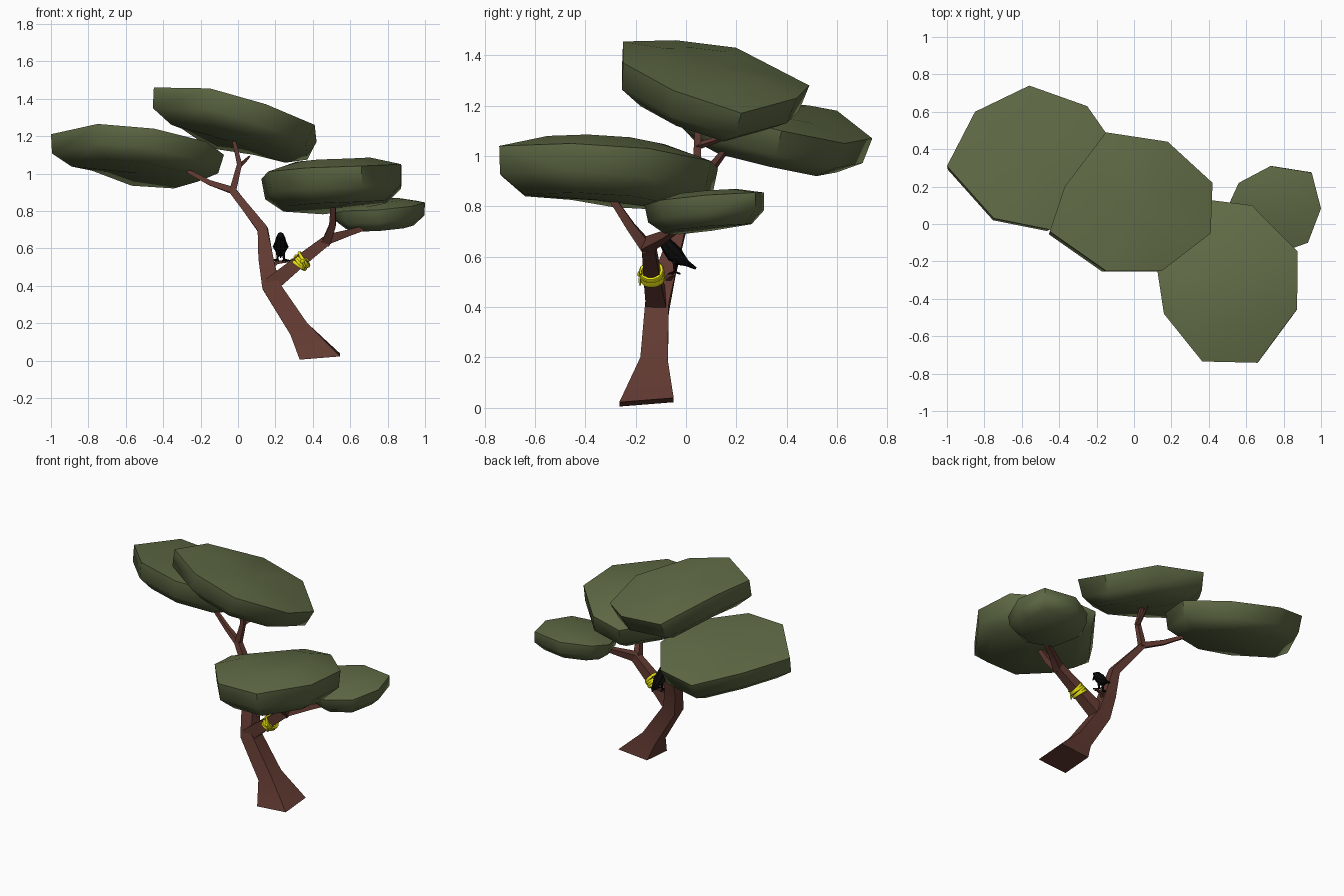
import bpy, bmesh, math
from mathutils import Vector, Matrix

if "Cube" in bpy.data.objects:
    bpy.data.objects.remove(bpy.data.objects["Cube"])


def mat(name, rgb):
    m = bpy.data.materials.new(name)
    m.diffuse_color = (*rgb, 1)
    m.use_nodes = True
    m.node_tree.nodes["Principled BSDF"].inputs["Base Color"].default_value = m.diffuse_color
    return m


GREEN = mat("leaf green", (0.115, 0.145, 0.06))
BARK = mat("bark brown", (0.12, 0.042, 0.031))
YELLOW = mat("rope yellow", (0.85, 0.80, 0.005))
BLACK = mat("feather black", (0.003, 0.003, 0.003))


def finish(name, bm, material, angle):
    bmesh.ops.recalc_face_normals(bm, faces=bm.faces)
    me = bpy.data.meshes.new(name)
    bm.to_mesh(me)
    bm.free()
    me.materials.append(material)
    me.shade_smooth()
    me.set_sharp_from_angle(angle=math.radians(angle))
    ob = bpy.data.objects.new(name, me)
    bpy.context.collection.objects.link(ob)
    return ob


def skin(bm, rings):
    """Join equal-sized vertex rings and cap both ends."""
    rings = [[bm.verts.new(p) for p in r] for r in rings]
    n = len(rings[0])
    for a, b in zip(rings, rings[1:]):
        for i in range(n):
            j = (i + 1) % n
            bm.faces.new((a[i], a[j], b[j], b[i]))
    for r in (rings[0], rings[-1]):
        c = bm.verts.new(sum((v.co for v in r), Vector()) / n)
        for i in range(n):
            bm.faces.new((r[i], r[(i + 1) % n], c))


def tube(bm, path, n=6, start=None, spin=0.0):
    """Tapered tube along (x, y, z, radius) points."""
    pts = [Vector(p[:3]) for p in path]
    rings = []
    for k, p in enumerate(pts):
        t = (pts[min(k + 1, len(pts) - 1)] - pts[max(k - 1, 0)]).normalized()
        if k == 0 and start:
            t = Vector(start).normalized()
        u = Vector((0, 1, 0)) - t * t.y
        if u.length < 0.2:
            u = Vector((1, 0, 0)) - t * t.x
        u.normalize()
        w = u.cross(t)
        rings.append([p + path[k][3] * (u * math.cos(a) + w * math.sin(a))
                      for a in (spin + 2 * math.pi * i / n for i in range(n))])
    skin(bm, rings)


def branch(bm, path, start=None):
    """Square-sectioned limb; the radius is half its width."""
    tube(bm, [(*p[:3], p[3] * 1.38) for p in path], 4, start, math.pi / 4)


def canopy(name, rim, side, depth, dome, low=.97, base=.73):
    """Flat leaf cloud: domed top, upright rim and tapered underside."""
    rim = [Vector(p) for p in rim]
    n = len(rim)
    c = sum(rim, Vector()) / n
    up = sum(((rim[i] - c).cross(rim[(i + 1) % n] - c) for i in range(n)), Vector()).normalized()
    if up.z < 0:
        up = -up
    bm = bmesh.new()
    skin(bm, [[c + (p - c) * s + up * h for p in rim] for s, h in
              ((0.55, dome), (1, 0), (low, -side), (base, -depth))])
    finish(name, bm, GREEN, 50)


# Leaf clouds
canopy("left_canopy", [(-1, .31, 1.21), (-.85, .60, 1.18), (-.56, .74, 1.07), (-.25, .63, 1.05),
                       (-.075, .38, 1.10), (-.17, .10, 1.17), (-.45, -.03, 1.24), (-.75, .03, 1.265)],
       .105, .165, .03, .96)
canopy("top_canopy", [(-.45, -.04, 1.46), (-.37, .20, 1.43), (-.15, .49, 1.28), (.18, .44, 1.23),
                      (.42, .22, 1.17), (.41, -.05, 1.26), (.15, -.25, 1.37), (-.15, -.25, 1.455)],
       .11, .17, .03, .95, .70)
canopy("front_canopy", [(.125, -.25, .97), (.16, -.48, 1.01), (.365, -.735, 1.03), (.66, -.742, 1.04),
                        (.872, -.455, 1.05), (.875, -.147, 1.03), (.63, .10, .98), (.415, .127, .95)],
       .11, .185, .055)
canopy("right_canopy", [(.56, .22, .84), (.73, .31, .855), (.95, .275, .855), (1, .083, .845),
                        (.93, -.10, .825), (.75, -.165, .805), (.57, -.08, .80), (.505, .10, .82)],
       .07, .12, .025)

# Trunk and branches
bm = bmesh.new()
branch(bm, [(.437, -.157, .022, .111), (.328, -.127, .165, .056), (.175, -.115, .40, .048),
            (.15, -.08, .54, .041), (.133, -.03, .70, .028), (-.03, .045, .91, .019),
            (-.15, .10, .95, .014), (-.32, .17, 1.04, .009)], (-.08, -.08, 1))
branch(bm, [(.17, -.115, .40, .043), (.33, -.135, .53, .034), (.485, -.15, .65, .027),
            (.60, -.08, .685, .017), (.77, 0, .74, .010)])
branch(bm, [(.47, -.15, .63, .024), (.505, -.22, .72, .018), (.51, -.32, .87, .012)])
branch(bm, [(-.03, .045, .90, .019), (.008, .045, 1.05, .014), (-.03, .05, 1.21, .009)])
branch(bm, [(.008, .045, 1.04, .011), (.03, .11, 1.06, .009), (.06, .20, 1.09, .005)])
# Perch twig
branch(bm, [(.16, -.09, .49, .012), (.21, -.06, .525, .009), (.27, -.045, .53, .005)])
finish("trunk_and_branches", bm, BARK, 30)

# Rope coils round the right branch
axis = Vector((.15, -.02, .15)).normalized()
frame = axis.to_track_quat('Z', 'Y').to_matrix()


def coil(bm, centre, radius, r, turn, n=14, m=6):
    rings = []
    for i in range(n):
        a = 2 * math.pi * i / n
        d = Vector((math.cos(a), math.sin(a), 0))
        rings.append([bm.verts.new(centre + turn @ (d * (radius + r * math.cos(b)) + Vector((0, 0, r * math.sin(b)))))
                      for b in (2 * math.pi * j / m for j in range(m))])
    for i in range(n):
        p, q = rings[i], rings[(i + 1) % n]
        for j in range(m):
            k = (j + 1) % m
            bm.faces.new((p[j], q[j], q[k], p[k]))


bm = bmesh.new()
mid = Vector((.338, -.135, .527))
for k in range(4):
    tilt = Matrix.Rotation(math.radians((-8, 6, -4, 9)[k]), 3, 'X')
    coil(bm, mid + axis * (k - 1.5) * .014, .042, .0095, frame @ tilt)
# Knot and loose ends on the front
bmesh.ops.create_icosphere(bm, subdivisions=1, radius=.014, matrix=Matrix.Translation((.345, -.18, .53)))
tube(bm, [(.345, -.18, .53, .007), (.355, -.184, .51, .006), (.35, -.183, .487, .005)], 5)
tube(bm, [(.345, -.18, .53, .007), (.365, -.182, .545, .006), (.378, -.178, .53, .005)], 5)
finish("rope", bm, YELLOW, 60)

# Bird: body, head and tail run along one tapered tube, beak to the front
X = .228
bm = bmesh.new()
tube(bm, [(X, -.125, .640, .002), (X, -.110, .655, .008), (X, -.100, .668, .019), (X, -.085, .660, .024),
          (X, -.068, .637, .030), (X, -.045, .610, .034), (X, -.020, .588, .025),
          (X, .005, .573, .012), (X, .040, .553, .005)], 8)
for s in (-1, 1):
    # folded wing
    tube(bm, [(X + s * .022, -.075, .635, .008), (X + s * .026, -.045, .607, .017),
              (X + s * .012, .025, .563, .003)], 5)
    # leg and toes
    foot = Vector((X + s * .018, -.045, .540))
    tube(bm, [(X + s * .013, -.045, .590, .012), (*foot, .005)], 5)
    for dx, dy in ((s * .012, -.025), (s * .035, -.012), (-s * .008, -.025), (s * .006, .022)):
        tube(bm, [(*foot, .006), (foot.x + dx, foot.y + dy, .532, .004)], 4)
finish("bird", bm, BLACK, 40)
